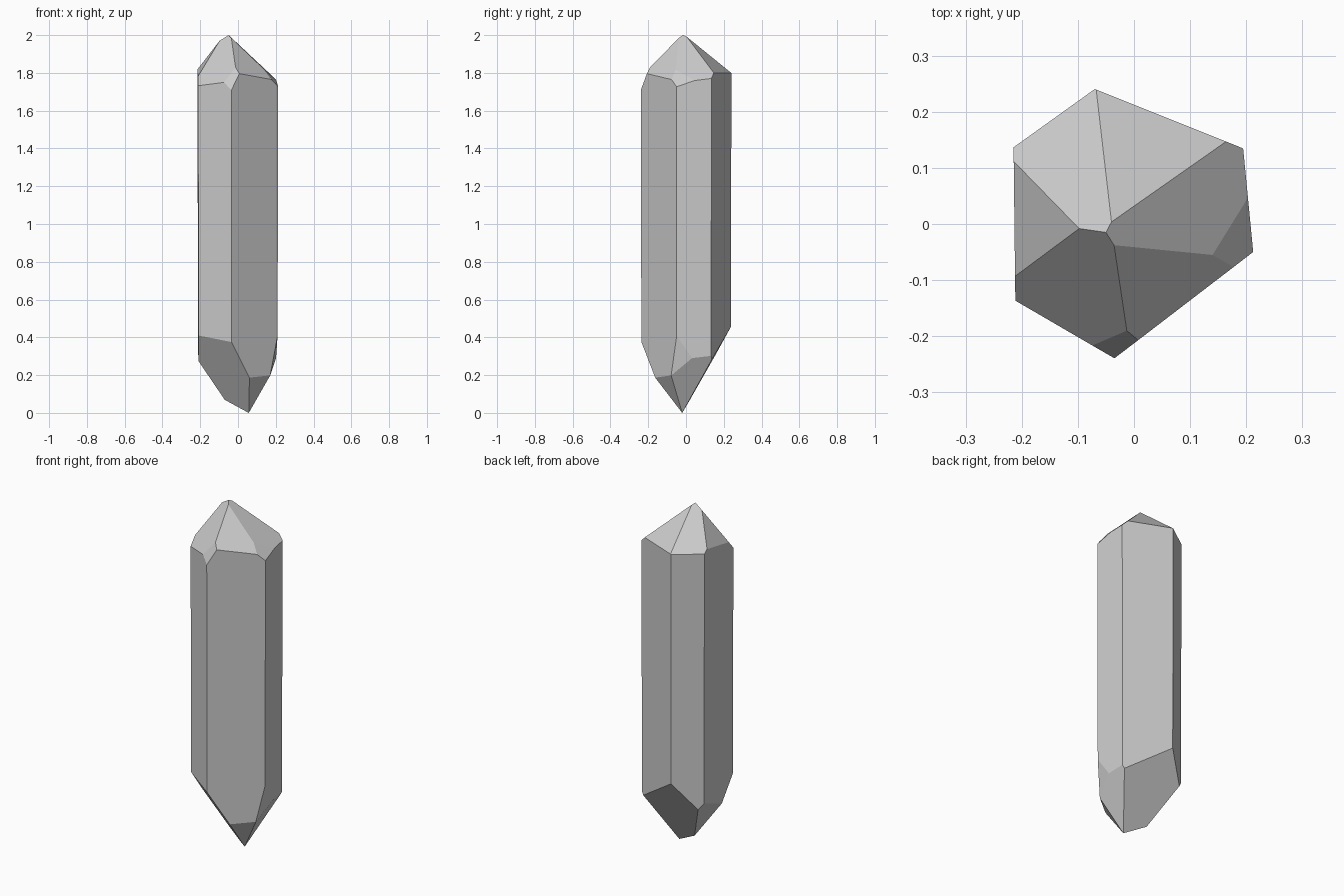
import bpy
import bmesh
from mathutils import Vector

default_cube = bpy.data.objects.get("Cube")
if default_cube:
    bpy.data.objects.remove(default_cube, do_unlink=True)

# Six-sided outline of the shaft, counter-clockwise seen from above
OUTLINE = [(-0.035, -0.24), (0.213, -0.05), (0.195, 0.135),
           (-0.07, 0.241), (-0.215, 0.137), (-0.212, -0.137)]
TAPER = 0.98

# Natural facets: a point on the facet, then its rise along x and along y
TOP_FACETS = {
    "back_left": ((-0.05, -0.015, 2.0), 0.525, -0.75),
    "back_right": ((-0.04, 0.005, 1.99), -0.34, -0.85),
    "right": ((-0.05, -0.015, 2.0), -0.957, 0.03),
    "left": ((-0.1, -0.01, 1.966), 1.5, 0.2),
    "front_left": ((-0.05, -0.015, 2.0), 0.797, 1.146),
    "front_right": ((-0.035, -0.04, 1.983), -0.871, 0.898),
    "right_corner": ((0.14, -0.055, 1.817), -1.258, 0.216),
    "front_corner": ((-0.015, -0.185, 1.84), 0.3, 2.3),
}
BOTTOM_FACETS = {
    "front_left": ((0.057, -0.02, 0.0), -0.968, -1.327),
    "front_right": ((0.057, -0.02, 0.0), 1.09, -1.278),
    "right": ((0.057, -0.02, 0.0), 1.9, 0.3),
    "right_corner": ((0.205, -0.06, 0.39), 6.0, -0.85),
    "back": ((0.057, -0.02, 0.0), 0.027, 1.78),
    "left": ((-0.075, 0.015, 0.075), -1.61, 0.354),
}


def make_material(name, color):
    material = bpy.data.materials.new(name)
    material.use_nodes = True
    material.diffuse_color = color
    shader = next(n for n in material.node_tree.nodes if n.type == 'BSDF_PRINCIPLED')
    shader.inputs["Base Color"].default_value = color
    return material


def build_shaft(bm):
    """Closed prism, very slightly narrower at the foot."""
    foot = [bm.verts.new((x * TAPER, y * TAPER, 0)) for x, y in OUTLINE]
    head = [bm.verts.new((x, y, 2)) for x, y in OUTLINE]
    bm.faces.new(list(reversed(foot)))
    bm.faces.new(head)
    for i in range(len(foot)):
        j = (i + 1) % len(foot)
        bm.faces.new((foot[i], foot[j], head[j], head[i]))


def cut_facet(bm, point, normal):
    """Slice off everything outside the plane and cap the opening."""
    geometry = bm.verts[:] + bm.edges[:] + bm.faces[:]
    cut = bmesh.ops.bisect_plane(bm, geom=geometry, dist=0.00001,
                                 plane_co=Vector(point), plane_no=normal,
                                 clear_outer=True)
    rim = [e for e in cut["geom_cut"]
           if isinstance(e, bmesh.types.BMEdge) and e.is_boundary]
    if rim:
        bmesh.ops.holes_fill(bm, edges=rim, sides=0)


bm = bmesh.new()
build_shaft(bm)

# Pointed ends
for point, rise_x, rise_y in TOP_FACETS.values():
    cut_facet(bm, point, Vector((-rise_x, -rise_y, 1)).normalized())
for point, rise_x, rise_y in BOTTOM_FACETS.values():
    cut_facet(bm, point, Vector((rise_x, rise_y, -1)).normalized())

bmesh.ops.remove_doubles(bm, verts=bm.verts[:], dist=0.0005)
bmesh.ops.recalc_face_normals(bm, faces=bm.faces[:])

# Crystal
mesh = bpy.data.meshes.new("crystal")
bm.to_mesh(mesh)
bm.free()
mesh.materials.append(make_material("pale_grey_quartz", (0.6, 0.6, 0.6, 1.0)))
crystal = bpy.data.objects.new("crystal", mesh)
bpy.context.collection.objects.link(crystal)
